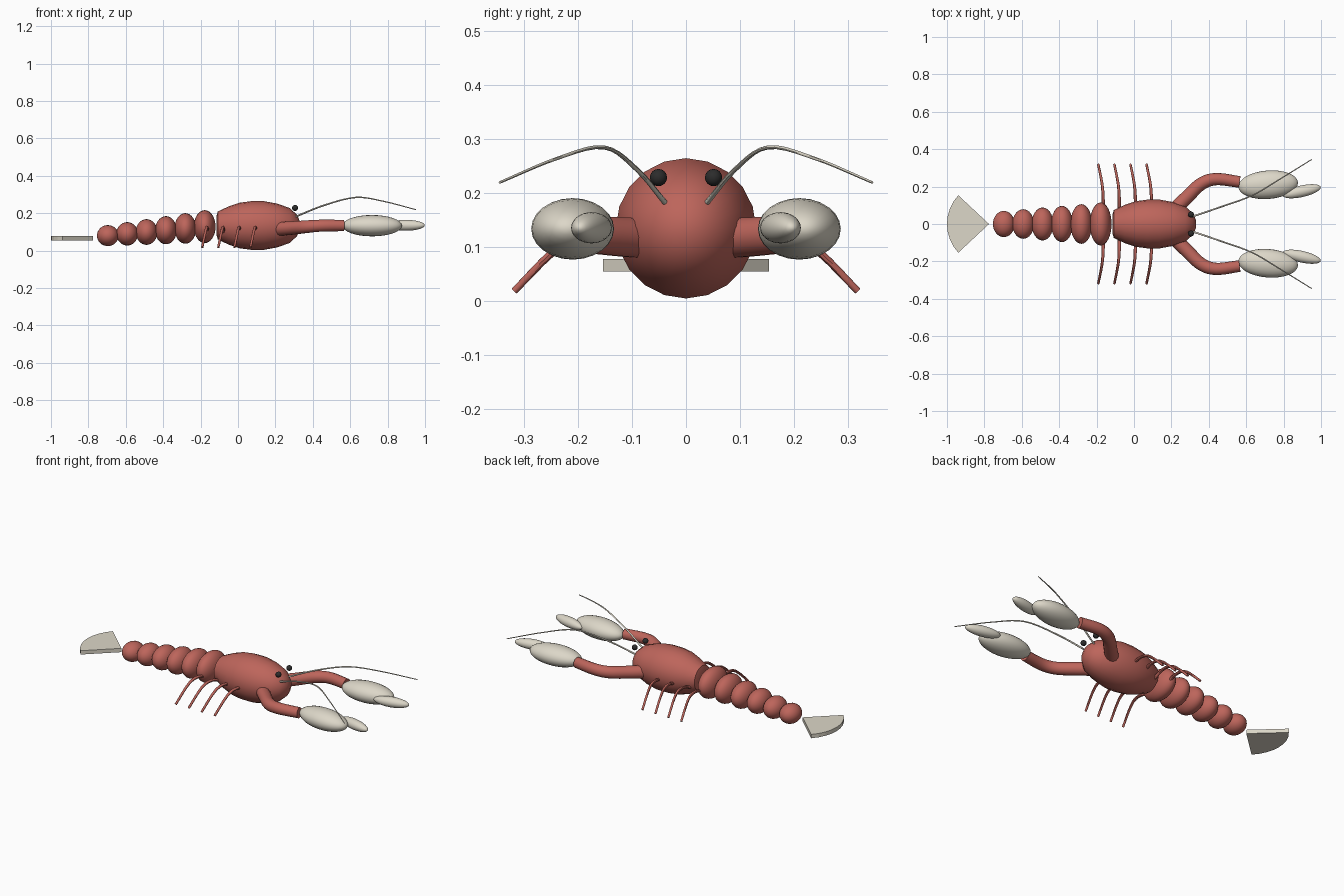
import bpy, bmesh, math
from mathutils import Vector, Matrix

cube = bpy.data.objects.get("Cube")
if cube:
    bpy.data.objects.remove(cube, do_unlink=True)


def material(name, rgb):
    m = bpy.data.materials.new(name)
    m.use_nodes = True
    color = (*rgb, 1)
    m.diffuse_color = color
    m.node_tree.nodes["Principled BSDF"].inputs["Base Color"].default_value = color
    return m


RED = material("shell red", (0.51, 0.13, 0.105))
CREAM = material("claw cream", (0.72, 0.68, 0.58))
BLACK = material("eye black", (0.025, 0.025, 0.025))


def finish(bm, name, mat, angle=45):
    bmesh.ops.recalc_face_normals(bm, faces=bm.faces)
    mesh = bpy.data.meshes.new(name)
    bm.to_mesh(mesh)
    bm.free()
    mesh.materials.append(mat)
    ob = bpy.data.objects.new(name, mesh)
    bpy.context.collection.objects.link(ob)
    bpy.ops.object.select_all(action="DESELECT")
    ob.select_set(True)
    bpy.context.view_layer.objects.active = ob
    bpy.ops.object.shade_smooth_by_angle(angle=math.radians(angle))
    return ob


def ellipsoid(name, mat, center, radii, turn=0, segments=24, rings=16):
    bm = bmesh.new()
    # the poles lie along x, the long axis of the animal
    matrix = (Matrix.Translation(center) @ Matrix.Rotation(turn, 4, "Z")
              @ Matrix.Diagonal((*radii, 1)) @ Matrix.Rotation(math.pi / 2, 4, "Y"))
    bmesh.ops.create_uvsphere(bm, u_segments=segments, v_segments=rings, radius=1, matrix=matrix)
    return finish(bm, name, mat)


def smooth_path(points, steps):
    """Catmull-Rom curve through the points."""
    p = [Vector(q) for q in points]
    p = [2 * p[0] - p[1]] + p + [2 * p[-1] - p[-2]]
    out = []
    for a, b, c, d in zip(p, p[1:], p[2:], p[3:]):
        for i in range(steps):
            t = i / steps
            out.append((2 * b + (c - a) * t + (2 * a - 5 * b + 4 * c - d) * t ** 2
                        + (3 * b - a - 3 * c + d) * t ** 3) / 2)
    return out + [p[-2]]


def tube(name, mat, path, radii, sides):
    bm = bmesh.new()
    rings = []
    for i, (p, r) in enumerate(zip(path, radii)):
        tangent = (path[min(i + 1, len(path) - 1)] - path[max(i - 1, 0)]).normalized()
        across = tangent.cross(Vector((0, 0, 1))).normalized()
        up = across.cross(tangent)
        angles = [math.tau * k / sides for k in range(sides)]
        rings.append([bm.verts.new(p + r * (across * math.cos(a) + up * math.sin(a))) for a in angles])
    for low, high in zip(rings, rings[1:]):
        for k in range(sides):
            j = (k + 1) % sides
            bm.faces.new((low[k], low[j], high[j], high[k]))
    bm.faces.new(rings[0])
    bm.faces.new(rings[-1])
    return finish(bm, name, mat)


def limb(name, mat, points, start, end, sides, side, steps=5):
    path = smooth_path([(x, y * side, z) for x, y, z in points], steps)
    n = len(path) - 1
    return tube(name, mat, path, [start + (end - start) * i / n for i in range(n + 1)], sides)


# Carapace, turned around the x axis
profile = [(-0.115, 0.05), (-0.108, 0.075), (-0.05, 0.102), (0.01, 0.122), (0.07, 0.13),
           (0.14, 0.13), (0.21, 0.117), (0.275, 0.094), (0.315, 0.058), (0.332, 0.02)]
tube("carapace", RED, [Vector((x, 0, 0.134)) for x, r in profile], [r for x, r in profile], 20)

# Overlapping tail segments
for i in range(6):
    t = i / 5
    ellipsoid(f"tail_segment_{i + 1}", RED, (-0.178 - 0.518 * t, 0, 0.128 - 0.048 * t),
              (0.058, 0.115 - 0.045 * t, 0.088 - 0.032 * t))

# Tail fan, a flat wedge with a rounded rear edge
bm = bmesh.new()
outline = [(-0.775, 0)]
for k in range(-4, 5):
    a = math.radians(43) * k / 4
    outline.append((-0.775 - 0.225 * math.cos(a), 0.225 * math.sin(a)))
fan = bm.faces.new([bm.verts.new((x, y, 0.054)) for x, y in outline])
top = bmesh.ops.extrude_face_region(bm, geom=[fan])["geom"]
bmesh.ops.translate(bm, vec=(0, 0, 0.023), verts=[v for v in top if isinstance(v, bmesh.types.BMVert)])
finish(bm, "tail_fan", CREAM, 10)

for side, label in ((1, "left"), (-1, "right")):
    # Claw arm and two-part claw
    limb(f"{label}_arm", RED, [(0.21, 0.07, 0.115), (0.285, 0.145, 0.12), (0.36, 0.215, 0.127),
                               (0.44, 0.24, 0.133), (0.565, 0.225, 0.134)], 0.038, 0.031, 14, side)
    ellipsoid(f"{label}_claw", CREAM, (0.717, 0.21 * side, 0.133), (0.16, 0.076, 0.057), 0.08 * side)
    ellipsoid(f"{label}_pincer", CREAM, (0.897, 0.175 * side, 0.135), (0.104, 0.031, 0.029), 0.22 * side)

    # Eye and antenna
    ellipsoid(f"{label}_eye", BLACK, (0.305, 0.051 * side, 0.228), (0.016,) * 3, 0, 16, 10)
    limb(f"{label}_antenna", CREAM, [(0.3, 0.036, 0.178), (0.46, 0.09, 0.242), (0.63, 0.152, 0.284),
                                     (0.78, 0.24, 0.263), (0.95, 0.345, 0.219)], 0.005, 0.0025, 8, side)

    # Walking legs
    for i in range(4):
        x = -0.165 + 0.086 * i
        limb(f"{label}_leg_{i + 1}", RED, [(x, 0.07, 0.1), (x, 0.14, 0.123), (x - 0.004, 0.2, 0.12),
                                           (x - 0.012, 0.25, 0.087), (x - 0.026, 0.318, 0.018)],
             0.009, 0.0065, 8, side, 4)
